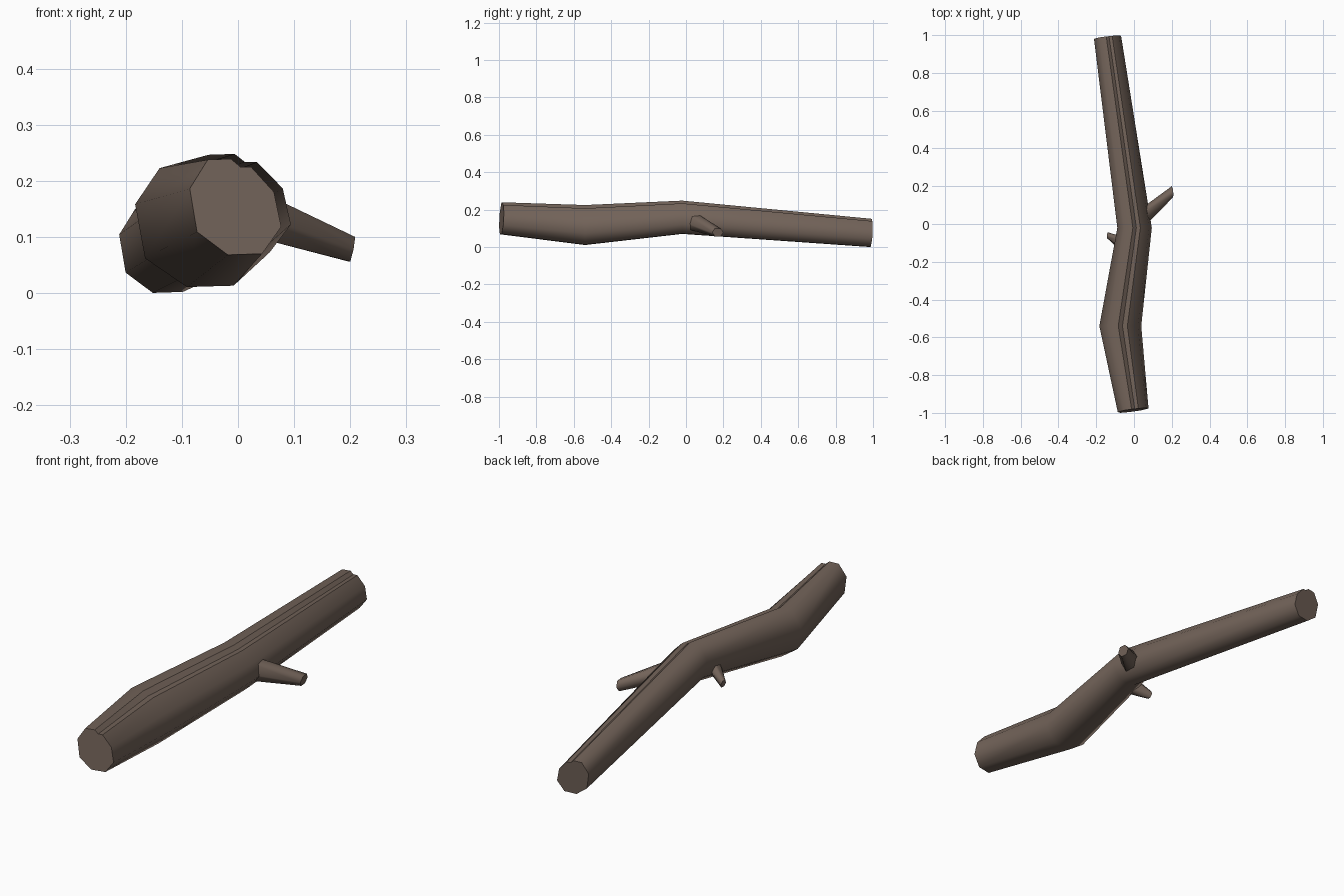
import bpy, bmesh, math

if "Cube" in bpy.data.objects:
    bpy.data.objects.remove(bpy.data.objects["Cube"])

bark = bpy.data.materials.new("bark_brown")
bark.diffuse_color = (0.17, 0.125, 0.10, 1)
bark.use_nodes = True
bark.node_tree.nodes["Principled BSDF"].inputs["Base Color"].default_value = bark.diffuse_color


def loft(name, rings, sharp=()):
    """Skin closed rings in order, cap both ends; 'sharp' lists profile corners kept crisp."""
    bm = bmesh.new()
    loops = [[bm.verts.new(p) for p in ring] for ring in rings]
    n = len(loops[0])
    for a, b in zip(loops, loops[1:]):
        for i in range(n):
            j = (i + 1) % n
            bm.faces.new((a[i], a[j], b[j], b[i])).smooth = True
    for loop in (loops[0], loops[-1]):
        bm.faces.new(loop)
        for i in range(n):
            bm.edges.get((loop[i], loop[(i + 1) % n])).smooth = False
    for a, b in zip(loops, loops[1:]):
        for i in sharp:
            bm.edges.get((a[i], b[i])).smooth = False
    bmesh.ops.recalc_face_normals(bm, faces=bm.faces)
    me = bpy.data.meshes.new(name)
    bm.to_mesh(me)
    bm.free()
    me.materials.append(bark)
    ob = bpy.data.objects.new(name, me)
    bpy.context.collection.objects.link(ob)
    return ob


# Log: eight-sided section with a step-shaped groove along the top
profile = [(-.0495, .084), (-.0815, .0325), (-.0685, -.0445), (-.0135, -.0855),
           (.0475, -.0835), (.0815, -.0355), (.0685, .0265), (.0275, .0715),
           (.0085, .0715), (-.008, .0855)]
# centre x, y, z, scale x, scale z, end tilt by x, end tilt by z
stations = [(-.0045, -.986, .1535, 1.0, 1.0, .15, .08),
            (-.0725, -.54, .1175, 1.36, 1.25, 0, 0),
            (.003, -.02, .159, 1.12, 1.04, 0, 0),
            (-.14, .988, .0755, .88, .88, .14, .08)]
rings = []
for cx, cy, cz, sx, sz, tx, tz in stations:
    rings.append([(cx + u * sx, cy + tx * u * sx + tz * v * sz, cz + v * sz)
                  for u, v in profile])
loft("log", rings, sharp=(7, 8, 9))


# Broken side branches: tapered six-sided stubs rooted inside the log
def branch_ring(c, ry, rz, lean_y, lean_z):
    ring = []
    for i in range(6):
        a = math.tau * i / 6
        y, z = ry * math.cos(a), rz * math.sin(a) * 1.1
        ring.append((c[0] + lean_y * y + lean_z * z, c[1] + y, c[2] + z))
    return ring


loft("right_branch", [branch_ring((.04, .028, .139), .055, .044, 0, 0),
                      branch_ring((.203, .17, .078), .03, .023, -.1, .2)])
loft("left_branch", [branch_ring((-.05, -.115, .14), .045, .04, 0, 0),
                     branch_ring((-.14, -.06, .086), .016, .016, .1, -.2)])
